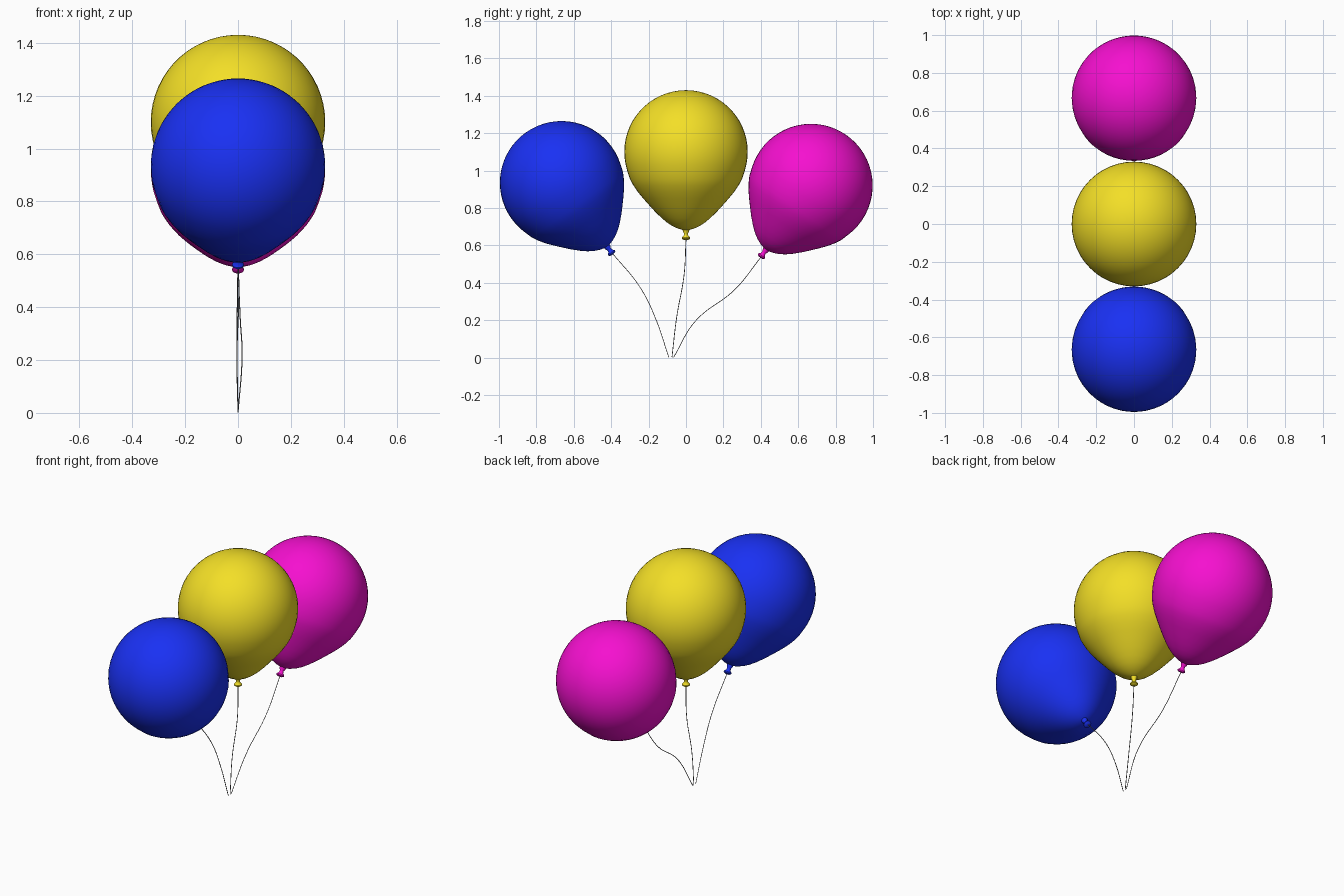
import bpy, bmesh
from math import sin, cos, pi, radians
from mathutils import Matrix

if "Cube" in bpy.data.objects:
    bpy.data.objects.remove(bpy.data.objects["Cube"])

R = 0.33


def material(name, col):
    m = bpy.data.materials.new(name)
    m.diffuse_color = (*col, 1)
    m.use_nodes = True
    m.node_tree.nodes["Principled BSDF"].inputs["Base Color"].default_value = m.diffuse_color
    return m


def lathe(name, profile, mat, world, segs=48):
    """Revolve (radius, z) points around local z; zero radius makes a pole."""
    bm = bmesh.new()
    rings = []
    for r, z in profile:
        n = 1 if r == 0 else segs
        rings.append([bm.verts.new((r * cos(2 * pi * i / segs), r * sin(2 * pi * i / segs), z))
                      for i in range(n)])
    for a, b in zip(rings, rings[1:]):
        for i in range(segs):
            j = (i + 1) % segs
            if len(a) == 1:
                bm.faces.new((a[0], b[i], b[j]))
            elif len(b) == 1:
                bm.faces.new((a[i], b[0], a[j]))
            else:
                bm.faces.new((a[i], b[i], b[j], a[j]))
    bmesh.ops.recalc_face_normals(bm, faces=bm.faces)
    me = bpy.data.meshes.new(name)
    bm.to_mesh(me)
    bm.free()
    me.materials.append(mat)
    ob = bpy.data.objects.new(name, me)
    bpy.context.collection.objects.link(ob)
    ob.matrix_world = world
    for o in bpy.context.selected_objects:
        o.select_set(False)
    bpy.context.view_layer.objects.active = ob
    ob.select_set(True)
    bpy.ops.object.shade_smooth_by_angle(angle=radians(40))


def string(name, points, mat):
    cu = bpy.data.curves.new(name, 'CURVE')
    cu.dimensions = '3D'
    cu.bevel_depth = 0.002
    cu.bevel_resolution = 1
    cu.use_fill_caps = True
    cu.resolution_u = 10
    sp = cu.splines.new('BEZIER')
    sp.bezier_points.add(len(points) - 1)
    for bp, p in zip(sp.bezier_points, points):
        bp.co = p
        bp.handle_left_type = bp.handle_right_type = 'AUTO'
    cu.materials.append(mat)
    bpy.context.collection.objects.link(bpy.data.objects.new(name, cu))


# Round crown, then a taper to the neck
crown = [(0, R)] + [(R * sin(radians(a)), R * cos(radians(a))) for a in range(6, 109, 6)]
taper = [(0.300, -0.145), (0.281, -0.180), (0.257, -0.215), (0.228, -0.250),
         (0.197, -0.285), (0.165, -0.320), (0.130, -0.354), (0.100, -0.379),
         (0.070, -0.398), (0.040, -0.411), (0.014, -0.418), (0, -0.419)]
# Tied neck with a flared lip
knot = [(0, -0.410), (0.018, -0.412), (0.017, -0.424), (0.011, -0.436), (0.012, -0.447),
        (0.022, -0.458), (0.022, -0.464), (0.013, -0.470), (0, -0.471)]

grey = material("string_grey", (0.2, 0.2, 0.2))

# name, colour, centre y, centre z, tilt, string path
balloons = [
    ("blue", (0.01, 0.03, 0.9), -0.665, 0.935, 35.5,
     [(0, -0.395, 0.56), (-0.003, -0.245, 0.375), (-0.004, -0.165, 0.215), (0, -0.092, 0.002)]),
    ("yellow", (0.9, 0.74, 0.02), 0, 1.10, 0,
     [(0, 0, 0.635), (0.003, -0.01, 0.445), (-0.004, -0.05, 0.215), (0, -0.075, 0.002)]),
    ("magenta", (0.92, 0.005, 0.63), 0.668, 0.92, -35,
     [(0, 0.403, 0.54), (0.008, 0.262, 0.365), (0.015, 0.05, 0.195), (0, -0.066, 0.002)]),
]
for name, col, y, z, tilt, path in balloons:
    mat = material(name, col)
    world = Matrix.Translation((0, y, z)) @ Matrix.Rotation(radians(tilt), 4, 'X')
    lathe(name + "_balloon", crown + taper, mat, world)
    lathe(name + "_knot", knot, mat, world, 20)
    string(name + "_string", path, grey)
